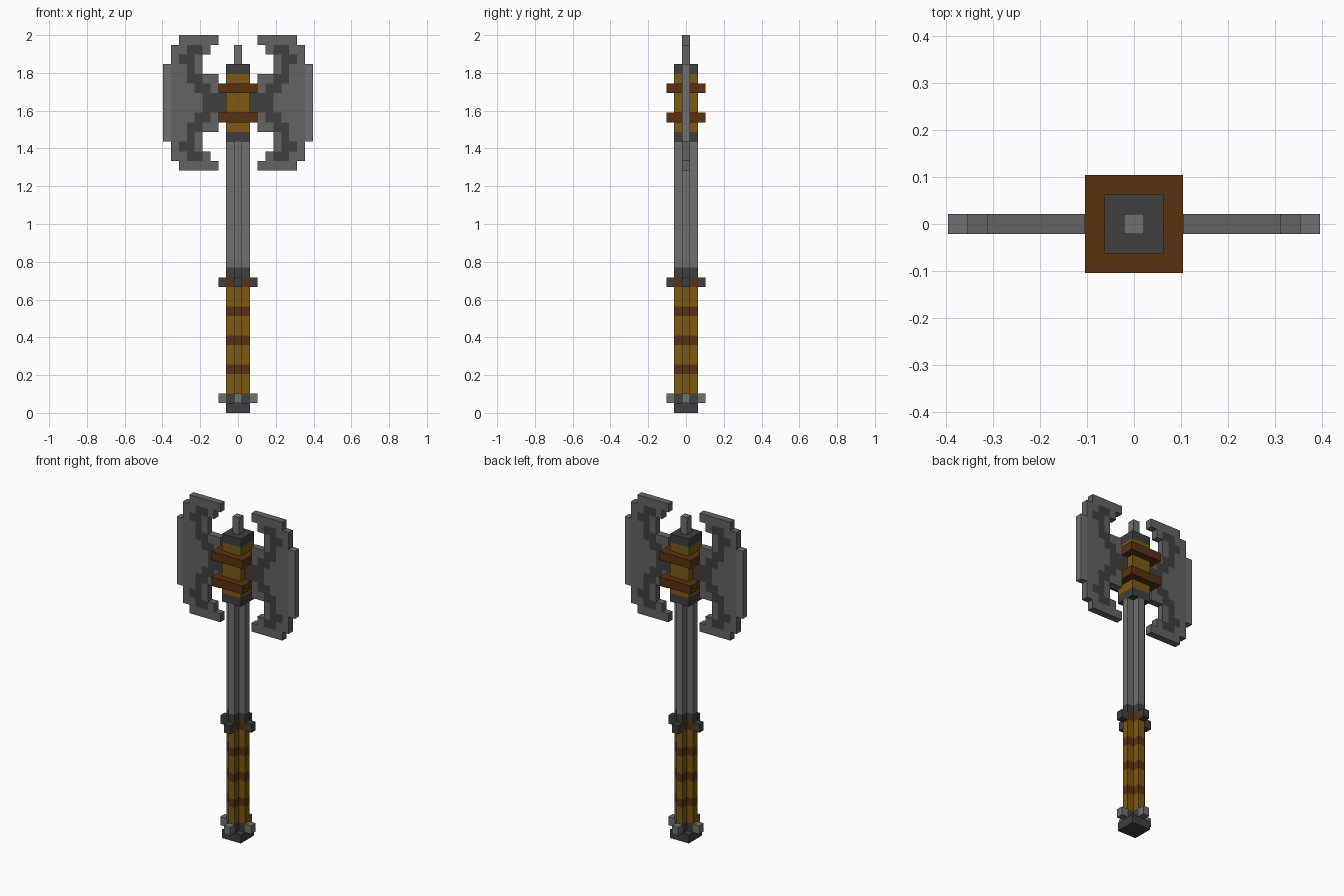
import bpy, bmesh

if "Cube" in bpy.data.objects:
    bpy.data.objects.remove(bpy.data.objects["Cube"])

U = 1 / 24      # block width and depth
V = 2 / 39      # block height


def material(name, rgb):
    m = bpy.data.materials.new(name)
    m.diffuse_color = (*rgb, 1)
    m.use_nodes = True
    m.node_tree.nodes["Principled BSDF"].inputs["Base Color"].default_value = m.diffuse_color
    return m


STEEL = material("steel", (0.16, 0.16, 0.16))
BLADE = material("blade_steel", (0.125, 0.125, 0.125))
DARK = material("dark_iron", (0.05, 0.05, 0.05))
OCHRE = material("ochre_grip", (0.20, 0.10, 0.006))
BROWN = material("brown_leather", (0.10, 0.032, 0.005))


def make_object(name, bm, *mats):
    me = bpy.data.meshes.new(name)
    bm.to_mesh(me)
    bm.free()
    for m in mats:
        me.materials.append(m)
    ob = bpy.data.objects.new(name, me)
    bpy.context.collection.objects.link(ob)
    return ob


def prism(name, outline, row0, row1, mat):
    """Extrude an outline (in blocks) between two rows."""
    bm = bmesh.new()
    face = bm.faces.new([bm.verts.new((x * U, y * U, row0 * V)) for x, y in outline])
    ext = bmesh.ops.extrude_face_region(bm, geom=[face])
    top = [v for v in ext["geom"] if isinstance(v, bmesh.types.BMVert)]
    bmesh.ops.translate(bm, verts=top, vec=(0, 0, (row1 - row0) * V))
    bmesh.ops.recalc_face_normals(bm, faces=bm.faces)
    return make_object(name, bm, mat)


def rect(w, d, cx=0, cy=0):
    return [(cx - w / 2, cy - d / 2), (cx + w / 2, cy - d / 2),
            (cx + w / 2, cy + d / 2), (cx - w / 2, cy + d / 2)]


# Plus-shaped cross-section of the shaft
quarter = [(1.5, -0.5), (1.5, 0.5), (0.5, 0.5)]
PLUS = []
for turn in range(4):
    PLUS += quarter
    quarter = [(-y, x) for x, y in quarter]

# Pommel, grip, collar and shaft
prism("pommel", rect(3, 3), 0, 1, DARK)
prism("pommel_neck", PLUS, 1, 2, DARK)
for i, start in enumerate((2, 5, 8, 11)):
    prism(f"grip_{i}", PLUS, start, start + 2, OCHRE)
    prism(f"grip_wrap_{i}", PLUS, start + 2, start + 3, BROWN)
prism("collar", PLUS, 14, 15, DARK)
prism("shaft", PLUS, 15, 28, STEEL)

# Studs on all four sides of the pommel and collar
for part, row, mat in (("pommel", 1, STEEL), ("collar", 13, DARK)):
    for i, (x, y) in enumerate(((2, 0), (0, 2), (-2, 0), (0, -2))):
        prism(f"{part}_stud_{i}", rect(1, 1, x, y), row, row + 1, mat)

# Head core, bindings and top spike
prism("head_lower_cap", rect(3, 3), 28, 29, DARK)
prism("head_core", rect(3, 3), 29, 35, OCHRE)
prism("head_upper_cap", rect(3, 3), 35, 36, DARK)
for i, row in enumerate((30, 33)):
    prism(f"head_binding_{i}", rect(5, 5), row, row + 1, BROWN)
prism("top_spike", rect(1, 1), 36, 38, STEEL)

# Blades: upper right quarter, row by row from the middle up, then mirrored
PATTERN = ("DDDBBBBS",
           ".BDDBBBS",
           ".BBDDBBS",
           "...BDBBS",
           "...BDDB.",
           "..BDDBB.",
           ".BBBBB..")
bm = bmesh.new()
for r, line in enumerate(PATTERN):
    for c, key in enumerate(line):
        if key != ".":
            x0, x1 = (c + 1.5) * U, (c + 2.5) * U
            f = bm.faces.new([bm.verts.new((x, 0, z * V)) for x, z in
                              ((x0, r), (x1, r), (x1, r + 1), (x0, r + 1))])
            f.material_index = "BDS".index(key)
bmesh.ops.remove_doubles(bm, verts=bm.verts, dist=1e-4)
blades = make_object("axe_blades", bm, BLADE, DARK, STEEL)
blades.location.z = 32 * V
mirror = blades.modifiers.new("mirror", 'MIRROR')
mirror.use_axis = (True, False, True)
solid = blades.modifiers.new("thickness", 'SOLIDIFY')
solid.thickness = U
solid.offset = 0
